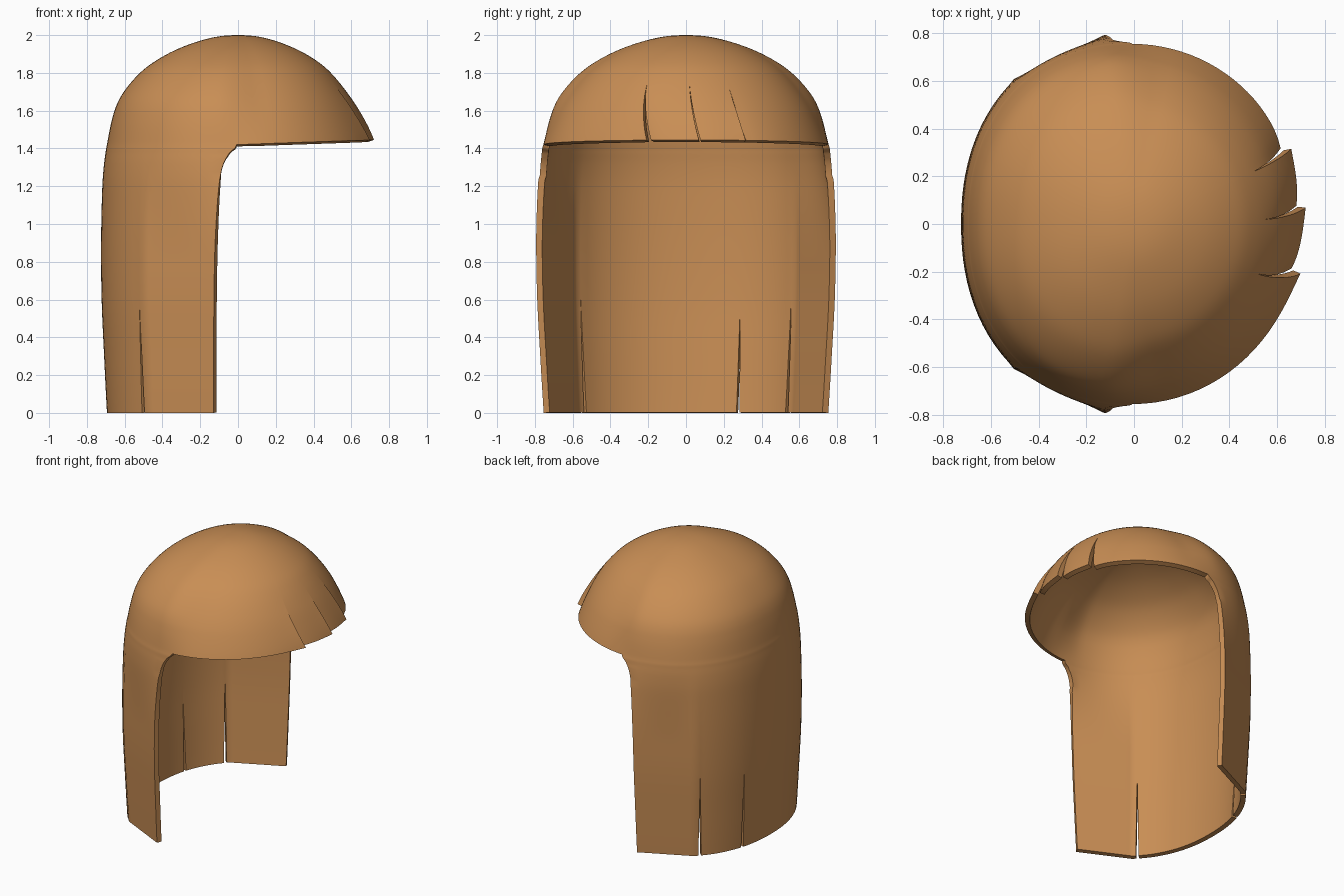
import bpy, bmesh
from math import sin, cos, radians, exp, atan2, degrees

if "Cube" in bpy.data.objects:
    bpy.data.objects.remove(bpy.data.objects["Cube"])

# Control rows from crown to hem: (z, front scale, back scale, opening-edge angle)
ROWS = [(1.985, -.2, -.2, 90), (2.0, 0, 0, 90), (1.985, .2, .2, 90), (1.93, .42, .43, 90),
        (1.855, .60, .62, 90), (1.775, .72, .75, 90), (1.67, .83, .86, 90),
        (1.56, .915, .92, 90), (1.445, .985, .957, 90.5), (1.39, 1, .968, 93.5),
        (1.31, 1, .98, 96), (1.18, 1, .992, 97.5), (.9, 1, 1, 98.7), (.6, 1, .996, 99.2),
        (.3, 1, .978, 99.5), (0, 1, .957, 99.8), (-.3, 1, .93, 100)]
STEPS = 6
HEM = 7 * STEPS            # row index of the fringe hem


def clamp(v):
    return max(0.0, min(1.0, v))


def smooth(v):
    v = clamp(v)
    return v * v * (3 - 2 * v)


def spline_rows():
    out = []
    for i in range(1, len(ROWS) - 2):
        for k in range(STEPS):
            t = k / STEPS
            out.append([.5 * (2 * b + (c - a) * t + (2 * a - 5 * b + 4 * c - d) * t * t
                              + (3 * b - a - 3 * c + d) * t ** 3)
                        for a, b, c, d in zip(*ROWS[i - 1:i + 3])])
    out.append(list(ROWS[-2]))
    return out


def radius(theta, z, sf, sb):
    """Plan radius: rounded front, fuller back with flat side panels low down."""
    a = abs((theta + 180) % 360 - 180)
    c, s = cos(radians(a)), sin(radians(a))
    front = sf * ((c / .715) ** 2 + (s / .765) ** 2) ** -.5
    back = (abs(c / .725) ** 2.2 + (s / .79) ** 2.2) ** (-1 / 2.2)
    if 97 < a < 131:
        # straight chord between panel edge and rear corner
        nx, ny = -.19, .39
        line = (nx * -.13 + ny * .79) / (nx * c + ny * s)
        back += (line - back) * smooth((1.5 - z) / .7)
    w = smooth((a - 78) / 22)
    return front * (1 - w) + sb * back * w


# Slits: (angle at top, angle at hem, top z, hem z, half gap in degrees)
FRINGE = [(-22, -16, 1.74, 1.44, .5), (2, 6, 1.74, 1.44, .5), (23.7, 26.5, 1.74, 1.44, .9)]
BACK = [(132, 132, .58, 0, .75), (156.5, 156.5, .58, 0, .75), (228, 228, .58, 0, .75)]


def slit_at(s, z):
    f = clamp((s[2] - z) / (s[2] - s[3]))
    return s[0] + (s[1] - s[0]) * f ** 1.5, s[4] * f


def build_hair():
    rows = spline_rows()
    bm = bmesh.new()
    # Locks and panels between consecutive slits or opening edges
    chain_f = ["right"] + FRINGE + ["left"]
    chain_b = ["left"] + BACK + ["right_wrap"]
    segs = [(a, b, True) for a, b in zip(chain_f, chain_f[1:])]
    segs += [(a, b, False) for a, b in zip(chain_b, chain_b[1:])]

    for start, end, is_front in segs:
        n = 20 if (is_front or start == BACK[1]) else 14
        grid = []
        for z, sf, sb, te in (rows[:HEM + 1] if is_front else rows):
            edge = {"right": -te, "left": te, "right_wrap": 360 - te}
            fade = smooth((1.76 - z) / .32)
            a0, g0 = (edge[start], 0) if isinstance(start, str) else slit_at(start, z)
            a1, g1 = (edge[end], 0) if isinstance(end, str) else slit_at(end, z)
            line = []
            for c in range(n + 1):
                th = (a0 + g0) + (a1 - g1 - a0 - g0) * c / n
                r = radius(th, z, sf, sb)
                if is_front:
                    # locks flare out at one end and tuck in at the other
                    if end in FRINGE:
                        r += .02 * fade * exp(-(a1 - g1 - th) / 8)
                    if start in FRINGE:
                        r -= .022 * fade * exp(-(th - a0 - g0) / 8)
                # hem dips slightly towards the sides
                dip = .025 * min(1, abs((th + 180) % 360 - 180) / 90) ** 2
                dip *= clamp(1 - abs(z - 1.445) / .15)
                line.append(bm.verts.new((r * cos(radians(th)), r * sin(radians(th)), z - dip)))
            grid.append(line)
        for u, d in zip(grid, grid[1:]):
            for c in range(n):
                bm.faces.new((u[c], d[c], d[c + 1], u[c + 1]))

    bmesh.ops.remove_doubles(bm, verts=bm.verts, dist=1e-4)
    me = bpy.data.meshes.new("hair_shell")
    bm.to_mesh(me)
    bm.free()
    ob = bpy.data.objects.new("hair_shell", me)
    bpy.context.collection.objects.link(ob)
    return ob


hair = build_hair()

# Wall thickness
sol = hair.modifiers.new("thickness", 'SOLIDIFY')
sol.thickness = .035
sol.offset = -1

mat = bpy.data.materials.new("light_brown")
mat.diffuse_color = (.58, .27, .09, 1)
mat.use_nodes = True
mat.node_tree.nodes["Principled BSDF"].inputs["Base Color"].default_value = mat.diffuse_color
hair.data.materials.append(mat)

bpy.context.view_layer.objects.active = hair
hair.select_set(True)
bpy.ops.object.modifier_apply(modifier="thickness")
bpy.ops.object.shade_smooth_by_angle(angle=radians(40))
